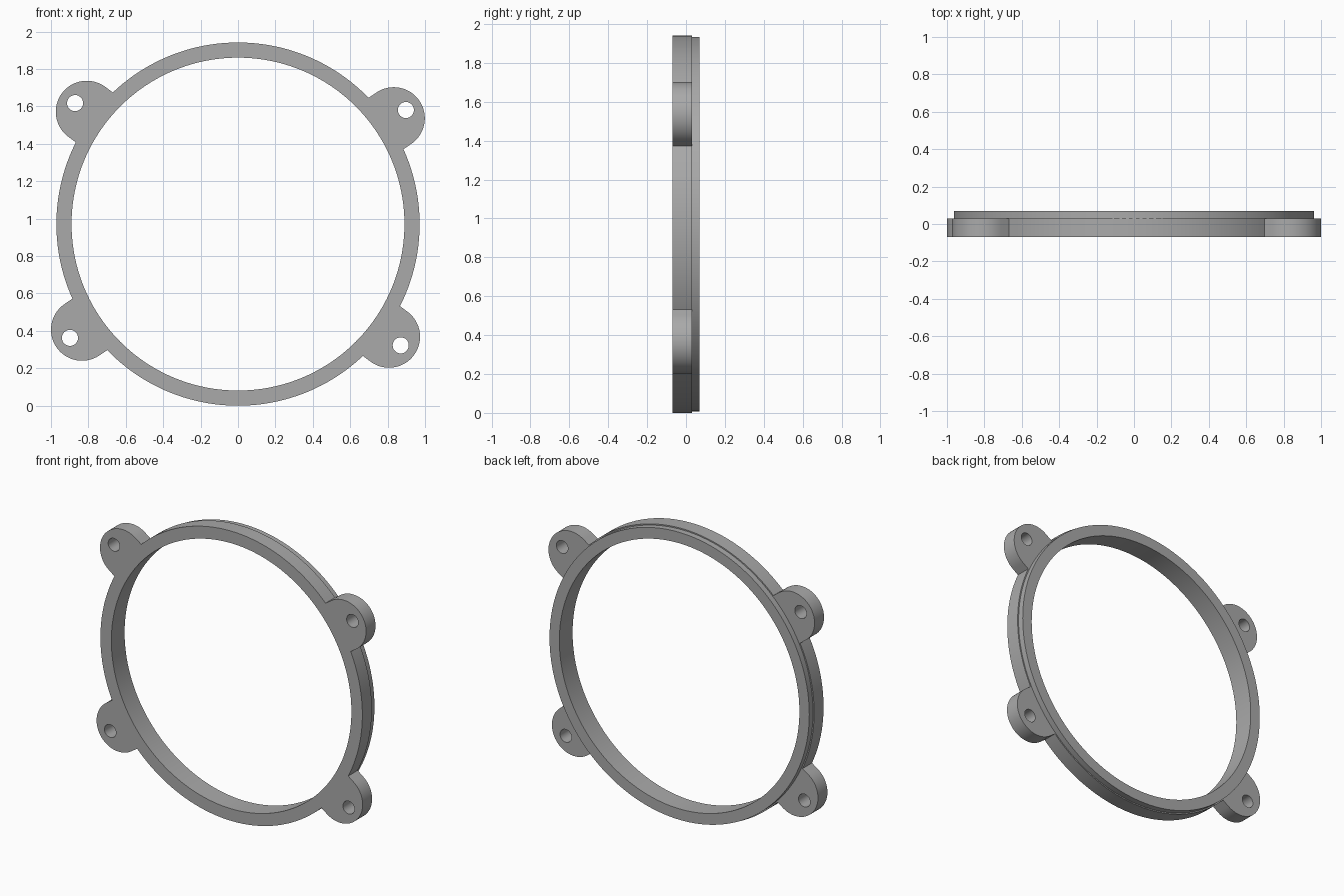
import bpy, bmesh
from math import cos, sin, radians, degrees, asin, pi

if "Cube" in bpy.data.objects:
    bpy.data.objects.remove(bpy.data.objects["Cube"])

RING_R, BORE_R, STEP_R = 0.971, 0.89, 0.963
LUG_R, LUG_DIST = 0.166, 1.007
HOLE_R, HOLE_DIST = 0.043, 1.085
LUG_ANGLES = [34.2, 143.4, 214.1, 323.3]
FRONT, STEP, BACK = -0.07, 0.03, 0.07

grey = bpy.data.materials.new("grey")
grey.use_nodes = True
grey.diffuse_color = (0.4, 0.4, 0.4, 1)
grey.node_tree.nodes["Principled BSDF"].inputs["Base Color"].default_value = (0.4, 0.4, 0.4, 1)


def arc(cx, cz, r, start, end, n):
    """Points along an arc, angles in degrees, both ends included."""
    angles = [radians(start + (end - start) * i / n) for i in range(n + 1)]
    return [(cx + r * cos(a), cz + r * sin(a)) for a in angles]


def circle(cx, cz, r, n):
    return arc(cx, cz, r, 0, 360, n)[:-1]


def polar(dist, angle):
    return dist * cos(radians(angle)), dist * sin(radians(angle))


def plate(name, loops, y0, y1):
    """Fill an outline with holes and extrude it from y0 to y1."""
    bm = bmesh.new()
    for loop in loops:
        verts = [bm.verts.new((x, y0, z + RING_R)) for x, z in loop]
        for a, b in zip(verts, verts[1:] + verts[:1]):
            bm.edges.new((a, b))
    bmesh.ops.triangle_fill(bm, use_beauty=True, use_dissolve=False, edges=bm.edges[:])
    result = bmesh.ops.extrude_face_region(bm, geom=bm.faces[:], use_keep_orig=True)
    moved = [g for g in result["geom"] if isinstance(g, bmesh.types.BMVert)]
    bmesh.ops.translate(bm, verts=moved, vec=(0, y1 - y0, 0))
    bmesh.ops.recalc_face_normals(bm, faces=bm.faces[:])
    mesh = bpy.data.meshes.new(name)
    bm.to_mesh(mesh)
    bm.free()
    mesh.materials.append(grey)
    obj = bpy.data.objects.new(name, mesh)
    bpy.context.collection.objects.link(obj)
    bpy.ops.object.select_all(action="DESELECT")
    obj.select_set(True)
    bpy.context.view_layer.objects.active = obj
    bpy.ops.object.shade_smooth_by_angle(angle=radians(30))


# Flange outline: ring arcs joined by straight-sided, round-ended lugs
half = degrees(asin(LUG_R / RING_R))
outline = []
for a, following in zip(LUG_ANGLES, LUG_ANGLES[1:] + [LUG_ANGLES[0] + 360]):
    outline += arc(*polar(LUG_DIST, a), LUG_R, a - 90, a + 90, 32)
    outline += arc(0, 0, RING_R, a + half, following - half, 44)

bore = circle(0, 0, BORE_R, 160)
holes = [circle(*polar(HOLE_DIST, a), HOLE_R, 32) for a in LUG_ANGLES]

plate("lugged_flange", [outline, bore] + holes, FRONT, STEP)

# Slightly smaller locating rim behind the flange
plate("rear_rim", [circle(0, 0, STEP_R, 160), bore], STEP, BACK)
